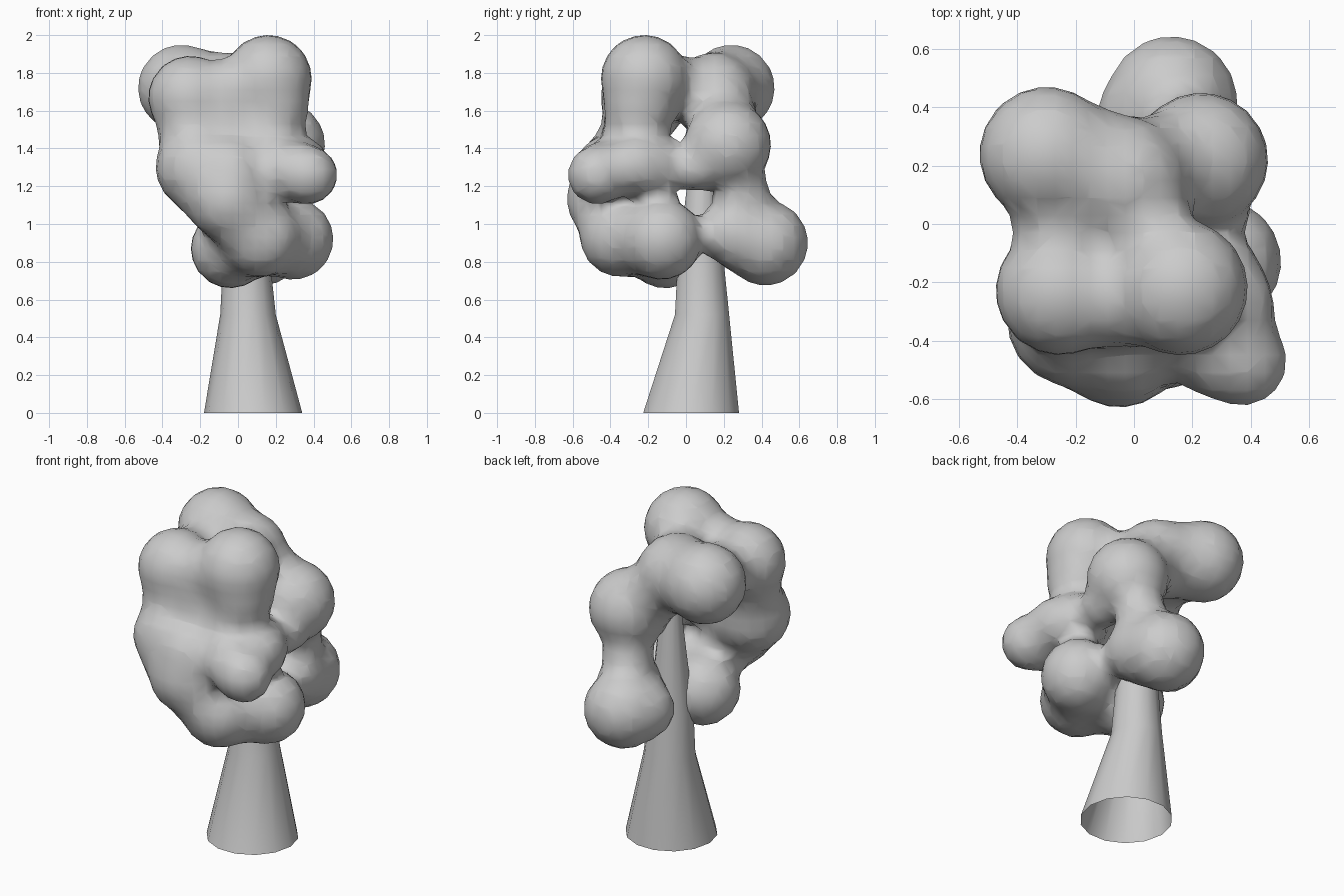
import bpy, bmesh
from math import cos, sin, pi

if "Cube" in bpy.data.objects:
    bpy.data.objects.remove(bpy.data.objects["Cube"])

# Trunk: open tapered tube, rings of (x, y, z, radius)
rings = [(0.08, 0.027, 0.0, 0.26), (0.053, 0.085, 0.52, 0.147),
         (0.045, 0.078, 0.8, 0.125), (0.04, 0.09, 1.45, 0.055)]
SIDES = 14
bm = bmesh.new()
loops = [[bm.verts.new((x + r * cos(2 * pi * i / SIDES), y + r * sin(2 * pi * i / SIDES), z))
          for i in range(SIDES)] for x, y, z, r in rings]
for a, b in zip(loops, loops[1:]):
    for i in range(SIDES):
        j = (i + 1) % SIDES
        bm.faces.new((a[i], a[j], b[j], b[i])).smooth = True
bm.faces.new(loops[-1])
mesh = bpy.data.meshes.new("trunk")
bm.to_mesh(mesh)
bm.free()
bpy.context.collection.objects.link(bpy.data.objects.new("trunk", mesh))

# Foliage: blended balls (x, y, z, visible radius)
balls = [
    # crown
    (0.16, -0.22, 1.77, 0.23), (-0.255, -0.23, 1.67, 0.22),
    (-0.30, 0.24, 1.72, 0.23), (-0.04, 0.145, 1.68, 0.225),
    # middle
    (0.23, 0.22, 1.42, 0.23), (-0.21, -0.33, 1.30, 0.225),
    (0.12, -0.28, 1.39, 0.18), (0.37, -0.47, 1.26, 0.155),
    (0.26, -0.16, 1.30, 0.16),
    # lower ring
    (-0.05, -0.41, 1.13, 0.22), (0.12, -0.35, 0.93, 0.21),
    (0.29, -0.13, 0.92, 0.215), (-0.04, -0.11, 0.87, 0.21),
    (0.13, 0.42, 0.90, 0.225), (0.02, 0.34, 0.90, 0.14),
    (0.19, 0.24, 0.96, 0.17),
    # small fillers between the large balls
    (0.19, 0.30, 1.15, 0.14), (0.24, -0.42, 1.29, 0.15),
    (-0.05, -0.26, 1.70, 0.15), (-0.05, -0.28, 1.54, 0.15),
    (0.19, -0.25, 1.57, 0.17), (-0.24, -0.26, 1.49, 0.16),
    (0.09, 0.20, 1.55, 0.15), (0.05, -0.03, 1.73, 0.13),
    (-0.26, 0.0, 1.69, 0.14), (0.28, 0.05, 1.29, 0.11),
    (0.33, -0.28, 1.31, 0.15), (-0.02, -0.43, 1.30, 0.15),
]
STIFF, THRESH = 3.2, 0.6
reach = (1 - (THRESH / STIFF) ** (1 / 3)) ** 0.5   # visible / influence radius
meta = bpy.data.metaballs.new("foliage_blobs")
meta.threshold = THRESH
meta.resolution = meta.render_resolution = 0.06
for x, y, z, r in balls:
    e = meta.elements.new(type='BALL')
    e.co = (x, y, z)
    e.radius = r / reach
    e.stiffness = STIFF
source = bpy.data.objects.new("foliage_blobs", meta)
bpy.context.collection.objects.link(source)
bpy.context.view_layer.update()
dg = bpy.context.evaluated_depsgraph_get()
leaf_mesh = bpy.data.meshes.new_from_object(source.evaluated_get(dg))
bpy.data.objects.remove(source)
for p in leaf_mesh.polygons:
    p.use_smooth = True
leaf_mesh.name = "foliage"
bpy.context.collection.objects.link(bpy.data.objects.new("foliage", leaf_mesh))
